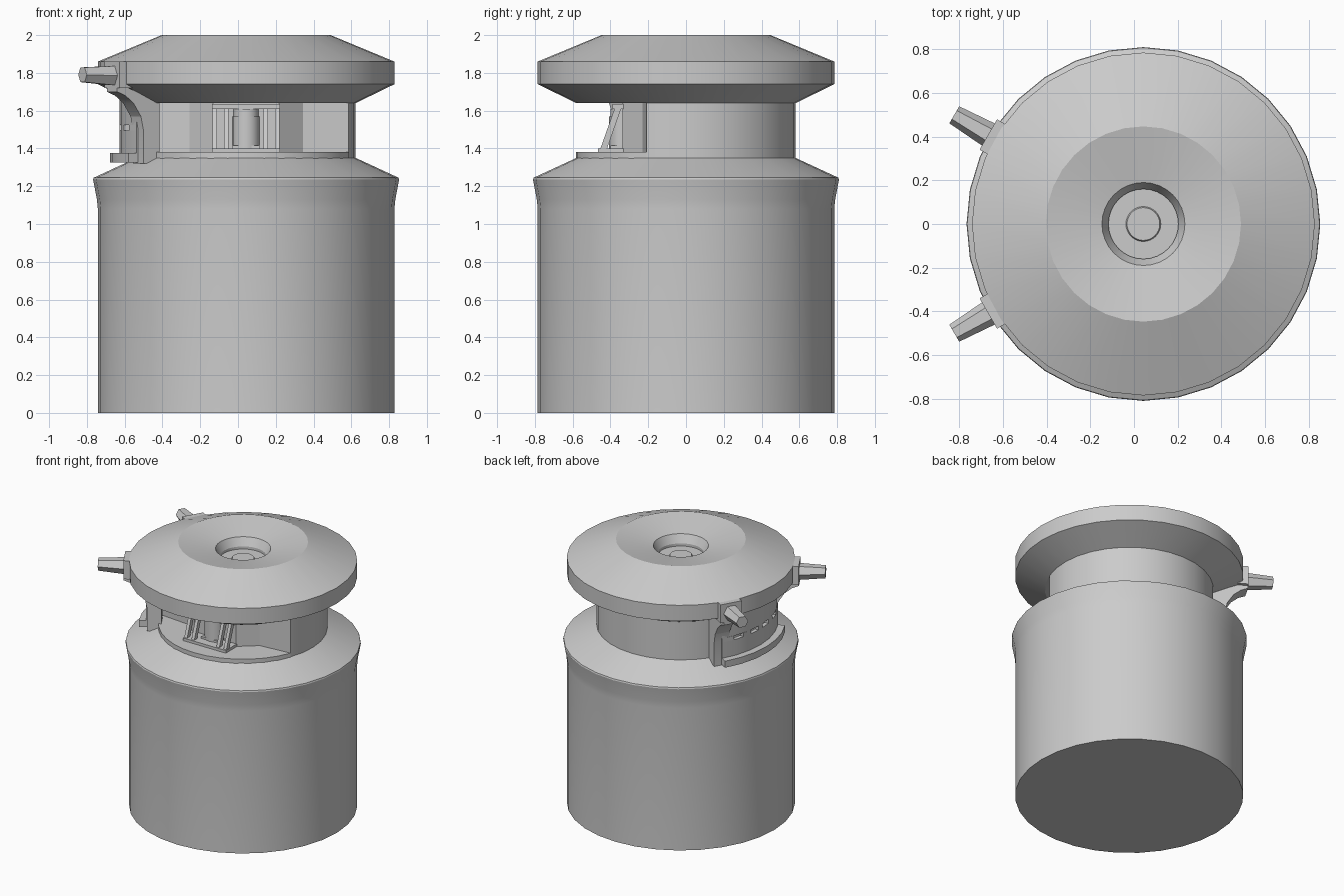
import bpy, bmesh, math
from mathutils import Vector

cube = bpy.data.objects.get("Cube")
if cube:
    bpy.data.objects.remove(cube)

CX = 0.043          # axis of the round body
SIDES = 32
NECK = 0.58

metal = bpy.data.materials.new("light_grey")
metal.use_nodes = True
GREY = (0.6, 0.6, 0.6, 1)
metal.diffuse_color = GREY
metal.node_tree.nodes["Principled BSDF"].inputs["Base Color"].default_value = GREY


def finish(name, bm, smooth=True):
    bmesh.ops.remove_doubles(bm, verts=bm.verts, dist=0.0001)
    bmesh.ops.recalc_face_normals(bm, faces=bm.faces)
    mesh = bpy.data.meshes.new(name)
    bm.to_mesh(mesh)
    bm.free()
    ob = bpy.data.objects.new(name, mesh)
    ob.location.x = CX
    bpy.context.collection.objects.link(ob)
    mesh.materials.append(metal)
    if smooth:
        bpy.ops.object.select_all(action='DESELECT')
        ob.select_set(True)
        bpy.context.view_layer.objects.active = ob
        bpy.ops.object.shade_smooth_by_angle(angle=math.radians(20))
    return ob


def lathe(name, profile):
    """Spin (radius, height) points; both ends lie on the axis."""
    bm = bmesh.new()
    vs = [bm.verts.new((r, 0, z)) for r, z in profile]
    edges = [bm.edges.new(p) for p in zip(vs, vs[1:])]
    bmesh.ops.spin(bm, geom=vs + edges, cent=(0, 0, 0), axis=(0, 0, 1),
                   angle=math.tau, steps=SIDES)
    return finish(name, bm)


def add_prism(bm, points, offset):
    """Extrude a closed loop of 3D points by an offset."""
    offset = Vector(offset)
    low = [bm.verts.new(p) for p in points]
    high = [bm.verts.new(Vector(p) + offset) for p in points]
    bm.faces.new(low)
    bm.faces.new(high)
    n = len(low)
    for i in range(n):
        j = (i + 1) % n
        bm.faces.new((low[i], low[j], high[j], high[i]))


def arc(r, start, end, steps):
    angles = [math.radians(start + (end - start) * i / steps) for i in range(steps + 1)]
    return [(r * math.cos(a), r * math.sin(a)) for a in angles]


def add_slab(bm, outline, z0, z1):
    add_prism(bm, [(x, y, z0) for x, y in outline], (0, 0, z1 - z0))


def add_band(bm, r0, r1, start, end, z0, z1, steps):
    add_slab(bm, arc(r0, start, end, steps) + arc(r1, end, start, steps), z0, z1)


def add_box(bm, x0, x1, y0, y1, z0, z1, lean=0):
    """Box whose top is shifted in y by lean."""
    base = [(x0, y0, z0), (x1, y0, z0), (x1, y1, z0), (x0, y1, z0)]
    add_prism(bm, base, (0, lean, z1 - z0))


# Main drum with flared lip and sloping shoulder
lathe("drum", [(0, 0), (0.785, 0), (0.785, 1.08), (0.79, 1.13), (0.81, 1.235),
               (0.807, 1.245), (NECK, 1.35), (0, 1.35)])

# Lid with dished top and central well
lathe("lid", [(0, 1.64), (NECK, 1.64), (0.785, 1.74), (0.785, 1.86), (0.447, 2.0),
              (0.19, 1.95), (0.16, 1.89), (0.16, 1.87), (0.08, 1.87), (0.075, 1.88), (0, 1.88)])

# Neck with the recessed front wall
bm = bmesh.new()
recess = [(-0.3, -0.23), (-0.175, -0.335), (0.175, -0.335), (0.3, -0.23)]
add_slab(bm, arc(NECK, -21, 201, 20) + recess, 1.35, 1.64)
finish("neck", bm)

# Floor of the front recess
bm = bmesh.new()
add_slab(bm, arc(0.583, -159, -21, 14), 1.34, 1.38)
finish("recess_floor", bm)

# Sloping window frame: uprights, sill and header
bm = bmesh.new()
for side in (-1, 1):
    for x in (0.165, 0.105):
        add_box(bm, side * x - 0.012, side * x + 0.012, -0.46, -0.425, 1.38, 1.62, 0.085)
add_box(bm, -0.18, 0.18, -0.465, -0.33, 1.375, 1.4)
add_box(bm, -0.18, 0.18, -0.39, -0.33, 1.61, 1.635)
finish("window_frame", bm, False)

# Lamp housing behind the frame
bm = bmesh.new()
add_slab(bm, [(x * 0.12, y * 0.12 - 0.335) for x, y in arc(0.6, 180, 360, 10)], 1.4, 1.57)
add_box(bm, -0.072, 0.072, -0.4, -0.33, 1.4, 1.415)
add_slab(bm, [(x * 0.11, y * 0.11 - 0.335) for x, y in arc(0.6, 180, 360, 10)], 1.57, 1.61)
finish("lamp_housing", bm)

# Side guard between the brackets, with slots in its middle band
bm = bmesh.new()
for z0, z1 in ((1.37, 1.495), (1.525, 1.69)):
    add_band(bm, 0.64, 0.67, 150, 210, z0, z1, 6)
for start, end in ((150, 158), (165, 171), (189, 195), (202, 210)):
    add_band(bm, 0.64, 0.67, start, end, 1.495, 1.525, 1)
add_band(bm, 0.64, 0.67, 178, 182, 1.495, 1.525, 1)
finish("side_guard", bm)

bm = bmesh.new()
add_band(bm, 0.56, 0.72, 150, 210, 1.325, 1.375, 6)
finish("guard_ledge", bm)

# Curved brackets and tapered pegs
BRACKET = [(0.56, 1.32), (0.66, 1.32), (0.66, 1.5), (0.675, 1.57), (0.72, 1.64),
           (0.77, 1.68), (0.82, 1.7), (0.82, 1.86), (0.75, 1.86), (0.75, 1.72), (0.56, 1.64)]
for label, degrees in (("back", 150), ("front", 210)):
    a = math.radians(degrees)
    out = Vector((math.cos(a), math.sin(a), 0))
    across = Vector((-math.sin(a), math.cos(a), 0))
    up = Vector((0, 0, 1))

    bm = bmesh.new()
    add_prism(bm, [out * r + up * z - across * 0.055 for r, z in BRACKET], across * 0.11)
    add_prism(bm, [out * r + up * z - across * 0.08 for r, z in
                   ((0.73, 1.72), (0.82, 1.72), (0.82, 1.86), (0.73, 1.86))], across * 0.16)
    finish(label + "_bracket", bm)

    bm = bmesh.new()
    rings = []
    for r, size, z in ((0.8, 0.06, 1.785), (1.0, 0.045, 1.79)):
        rings.append([bm.verts.new(out * r + across * x + up * (z + y))
                      for x, y in arc(size, 0, 300, 5)])
    for ring in rings:
        bm.faces.new(ring)
    for i in range(6):
        j = (i + 1) % 6
        bm.faces.new((rings[0][i], rings[0][j], rings[1][j], rings[1][i]))
    finish(label + "_peg", bm, False)
